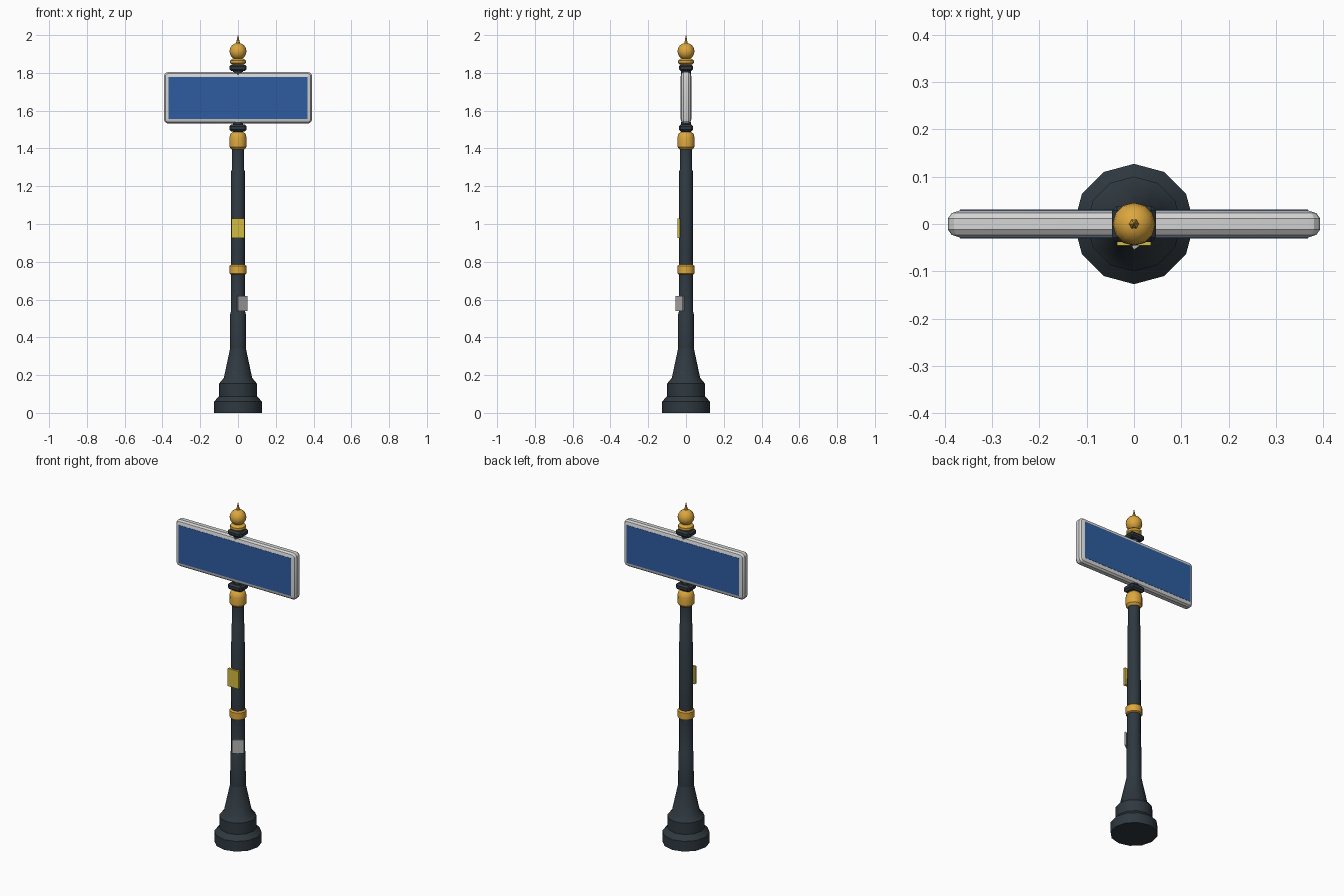
import bpy, bmesh, math
from mathutils import Matrix, Vector

if "Cube" in bpy.data.objects:
    bpy.data.objects.remove(bpy.data.objects["Cube"], do_unlink=True)


def material(name, rgb):
    lin = [((c / 255 + 0.055) / 1.055) ** 2.4 for c in rgb] + [1]
    m = bpy.data.materials.new(name)
    m.use_nodes = True
    m.diffuse_color = lin
    m.node_tree.nodes["Principled BSDF"].inputs["Base Color"].default_value = lin
    return m


DARK = material("dark slate paint", (47, 57, 64))
GOLD = material("gold", (220, 167, 62))
BLUE = material("sign blue", (46, 92, 160))
FRAME = material("light grey frame", (212, 212, 212))
YELLOW = material("yellow sticker", (212, 188, 66))
PAPER = material("grey paper", (182, 182, 182))


def finish(name, bm, mat, angle=35):
    bmesh.ops.recalc_face_normals(bm, faces=bm.faces)
    mesh = bpy.data.meshes.new(name)
    bm.to_mesh(mesh)
    bm.free()
    mesh.materials.append(mat)
    ob = bpy.data.objects.new(name, mesh)
    bpy.context.collection.objects.link(ob)
    bpy.ops.object.select_all(action="DESELECT")
    ob.select_set(True)
    bpy.context.view_layer.objects.active = ob
    bpy.ops.object.shade_smooth_by_angle(angle=math.radians(angle))
    return ob


def loft(name, loops, mat, angle=35):
    """Skin a closed solid through equal-length loops of points."""
    bm = bmesh.new()
    rings = [[bm.verts.new(p) for p in loop] for loop in loops]
    n = len(rings[0])
    for a, b in zip(rings, rings[1:]):
        for i in range(n):
            j = (i + 1) % n
            bm.faces.new((a[i], a[j], b[j], b[i]))
    bm.faces.new(rings[0][::-1])
    bm.faces.new(rings[-1])
    return finish(name, bm, mat, angle)


def lathe(name, profile, mat, sides=12, angle=35):
    turns = [math.tau * i / sides for i in range(sides)]
    return loft(name, [[(r * math.cos(t), r * math.sin(t), z) for t in turns]
                       for r, z in profile], mat, angle)


def box(name, size, loc, mat, turn=0, bevel=0):
    bm = bmesh.new()
    bmesh.ops.create_cube(bm, size=1)
    bmesh.ops.scale(bm, vec=size, verts=bm.verts)
    if bevel:
        bmesh.ops.bevel(bm, geom=bm.edges[:], offset=bevel, segments=1, affect="EDGES")
    bm.transform(Matrix.Translation(Vector(loc)) @ Matrix.Rotation(turn, 4, "Z"))
    return finish(name, bm, mat, 25)


# Stepped base and tapering post
lathe("base", [(0.127, 0), (0.127, 0.06), (0.10, 0.088), (0.10, 0.155),
               (0.075, 0.185), (0.042, 0.34)], DARK)
lathe("post", [(0.042, 0.33), (0.041, 0.53), (0.038, 0.535), (0.037, 0.75),
               (0.036, 1.28), (0.033, 1.285), (0.033, 1.42)], DARK)

# Gold collars
lathe("middle_collar", [(0.036, 0.732), (0.045, 0.738), (0.045, 0.778), (0.036, 0.786)], GOLD)
lathe("upper_collar", [(0.034, 1.395), (0.045, 1.408), (0.046, 1.455),
                       (0.040, 1.477), (0.028, 1.487)], GOLD)

# Clamps below and above the sign
lathe("lower_neck", [(0.026, 1.48), (0.026, 1.54)], DARK)
box("lower_clamp", (0.092, 0.076, 0.036), (0, 0, 1.508), DARK, bevel=0.01)
box("upper_clamp", (0.092, 0.076, 0.034), (0, 0, 1.826), DARK, bevel=0.01)
lathe("upper_neck", [(0.026, 1.79), (0.026, 1.83)], DARK)

# Finial: cup, ball and spike
lathe("finial_cup", [(0.016, 1.82), (0.028, 1.842), (0.042, 1.852),
                     (0.042, 1.866), (0.026, 1.876)], GOLD)
steps = [math.pi * (i + 0.3) / 8.6 for i in range(9)]
lathe("finial_ball", [(0.045 * math.sin(s), 1.914 - 0.045 * math.cos(s)) for s in steps], GOLD)
lathe("finial_spike", [(0.012, 1.95), (0.008, 1.968), (0.001, 2.0)], GOLD, sides=6)


# Sign frame: rounded rectangles stacked through its thickness
def rounded(inset, y, radius):
    hx, hz = 0.393 - inset, 0.137 - inset
    pts = []
    for k, (sx, sz) in enumerate([(1, 1), (-1, 1), (-1, -1), (1, -1)]):
        for s in range(4):
            t = math.pi / 2 * (k + s / 3)
            pts.append((sx * (hx - radius) + radius * math.cos(t), y,
                        1.668 + sz * (hz - radius) + radius * math.sin(t)))
    return pts


half = [(0.026, 0.029, 0.004), (0.008, 0.023, 0.018), (0, 0.012, 0.026)]
loft("sign_frame", [rounded(i, -y, r) for i, y, r in half]
     + [rounded(i, y, r) for i, y, r in reversed(half)], FRAME, 20)
for side, name in ((-1, "front_sign_panel"), (1, "back_sign_panel")):
    box(name, (0.734, 0.003, 0.222), (0, side * 0.0288, 1.668), BLUE)

# Notices stuck to the post
box("yellow_notice", (0.071, 0.014, 0.104), (0, -0.038, 0.977), YELLOW)
box("grey_notice", (0.062, 0.009, 0.08), (0.023, -0.033, 0.58), PAPER, turn=math.atan2(0.035, 0.05))
